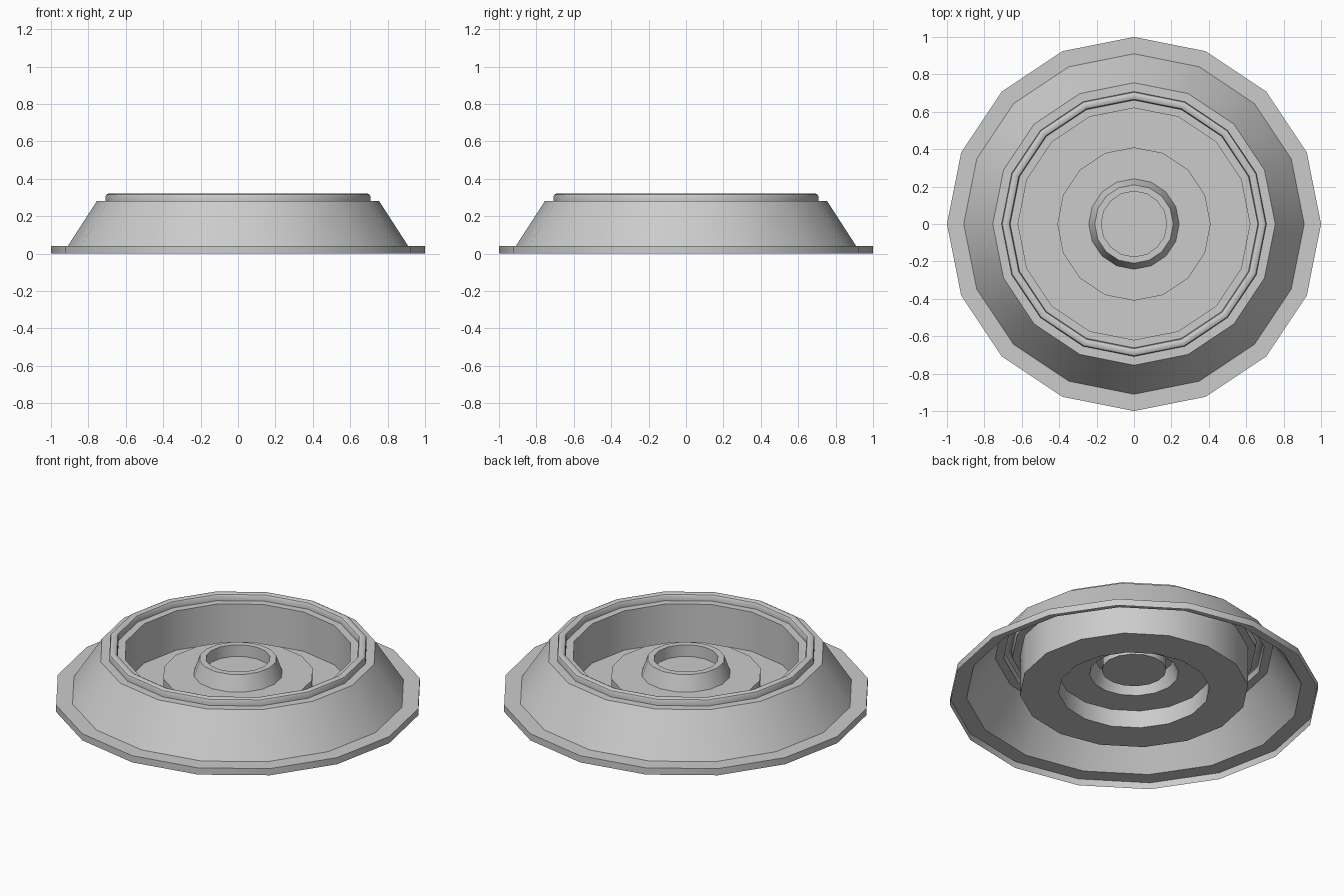
import bpy, bmesh, math

if "Cube" in bpy.data.objects:
    bpy.data.objects.remove(bpy.data.objects["Cube"])

SIDES = 16


def lathe(name, profile):
    """Spin an open (radius, height) profile, listed from outside to inside, round z."""
    bm = bmesh.new()
    rings = []
    for r, z in profile:
        if r == 0:
            rings.append([bm.verts.new((0, 0, z))] * SIDES)
        else:
            rings.append([bm.verts.new((r * math.cos(math.tau * i / SIDES),
                                        r * math.sin(math.tau * i / SIDES), z))
                          for i in range(SIDES)])
    for a, b in zip(rings, rings[1:]):
        for i in range(SIDES):
            j = (i + 1) % SIDES
            face = [a[i], a[j], b[j], b[i]]
            bm.faces.new(list(dict.fromkeys(face)))
    mesh = bpy.data.meshes.new(name)
    bm.to_mesh(mesh)
    bm.free()
    obj = bpy.data.objects.new(name, mesh)
    bpy.context.collection.objects.link(obj)
    bpy.ops.object.select_all(action='DESELECT')
    obj.select_set(True)
    bpy.context.view_layer.objects.active = obj
    bpy.ops.object.shade_smooth_by_angle(angle=math.radians(35))
    return obj


# Thin-walled base flange and sloping skirt, open underneath
lathe("flange_skirt", [(1.0, 0), (1.0, 0.04), (0.91, 0.04), (0.755, 0.28), (0.708, 0.28)])

# Rounded bead round the rim
lathe("rim_bead", [(0.708, 0.28), (0.708, 0.306), (0.704, 0.315), (0.694, 0.32),
                   (0.678, 0.32), (0.667, 0.315), (0.662, 0.306), (0.662, 0.28)])

# Inner ledge, bowl wall, floor and raised plateau
lathe("bowl", [(0.662, 0.28), (0.62, 0.28), (0.62, 0.045), (0.41, 0.045),
               (0.41, 0.15), (0.242, 0.15)])

# Centre hub with a recessed disc
lathe("hub", [(0.242, 0.15), (0.21, 0.24), (0.175, 0.24), (0.175, 0.17), (0, 0.17)])
